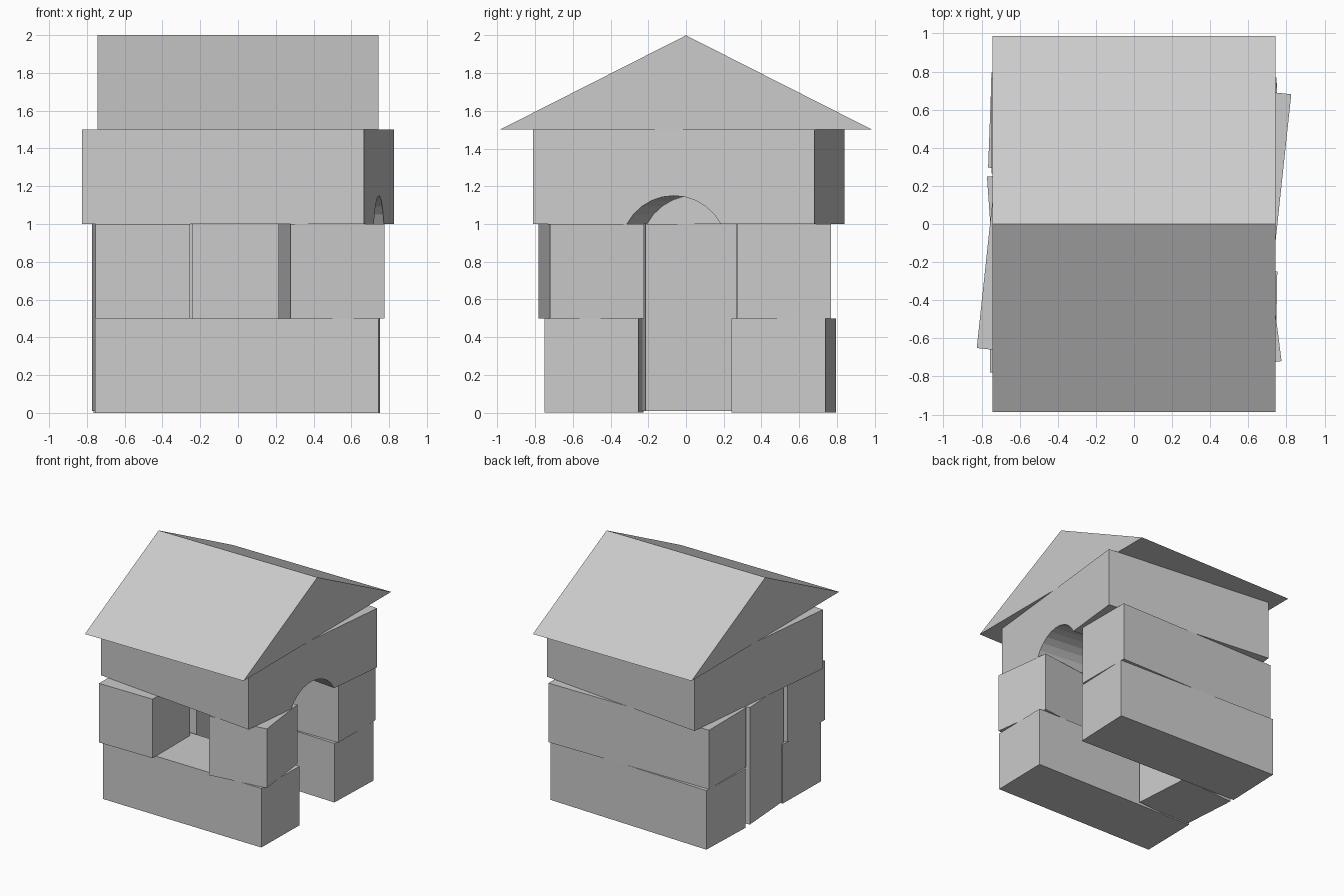
import bpy, bmesh, math

if "Cube" in bpy.data.objects:
    bpy.data.objects.remove(bpy.data.objects["Cube"])


def prism(name, profile, x0, x1, loc=(0, 0, 0), turn=0):
    """Extrude a closed (y, z) profile along x, then turn it about z."""
    bm = bmesh.new()
    face = bm.faces.new([bm.verts.new((x0, y, z)) for y, z in profile])
    ext = bmesh.ops.extrude_face_region(bm, geom=[face])
    verts = [g for g in ext["geom"] if isinstance(g, bmesh.types.BMVert)]
    bmesh.ops.translate(bm, verts=verts, vec=(x1 - x0, 0, 0))
    bmesh.ops.recalc_face_normals(bm, faces=bm.faces)
    mesh = bpy.data.meshes.new(name)
    bm.to_mesh(mesh)
    bm.free()
    obj = bpy.data.objects.new(name, mesh)
    bpy.context.collection.objects.link(obj)
    obj.location = loc
    obj.rotation_euler.z = math.radians(turn)
    return obj


def block(name, x, y, z0, z1, width, depth, turn=0):
    """Box centred on x, y between two heights."""
    d = depth / 2
    return prism(name, [(-d, z0), (d, z0), (d, z1), (-d, z1)],
                 -width / 2, width / 2, (x, y, 0), turn)


# Lower course of long blocks
block("front_base_block", -0.002, -0.4875, 0, 0.5, 1.5, 0.5, -1)
block("back_base_block", -0.007, 0.518, 0, 0.5, 1.5, 0.5, -2.1)

# Standing block closing the left side
block("left_column_block", -0.505, 0.017, 0.01, 1.0, 0.5, 0.5, 4)

# Second course, with a window gap at the front and a door gap at the right
block("window_left_cube", -0.505, -0.53, 0.5, 1.0, 0.5, 0.5)
block("window_right_cube", 0.495, -0.503, 0.5, 1.0, 0.5, 0.5, 7.2)
block("back_upper_block", 0.0, 0.517, 0.5, 1.0, 1.5, 0.5, 0.2)

# Square top block, with an arched recess over the door
turn, centre_y = -6.1, 0.015
top = block("arch_top_block", 0, centre_y, 1.0, 1.5, 1.5, 1.5, turn)
half, rise, steps = 0.25, 0.15, 10
radius = (half ** 2 + rise ** 2) / (2 * rise)
sweep = math.asin(half / radius)
arc = []
for i in range(steps + 1):
    a = -sweep + 2 * sweep * i / steps
    arc.append((radius * math.sin(a), 1.0 + rise - radius + radius * math.cos(a)))
profile = [(-half, 0.9)] + arc + [(half, 0.9)]
cutter = prism("arch_cutter", profile, -0.25, 0.85, (0, centre_y, 0), turn)
cutter.hide_render = True
cutter.display_type = 'WIRE'
mod = top.modifiers.new("arch", 'BOOLEAN')
mod.operation = 'DIFFERENCE'
mod.solver = 'EXACT'
mod.object = cutter

# Apply the cut and drop the helper
bpy.context.view_layer.objects.active = top
bpy.ops.object.modifier_apply(modifier="arch")
bpy.data.objects.remove(cutter)

# Triangular roof
prism("roof", [(-0.987, 1.5), (0.987, 1.5), (0, 2.0)], -0.743, 0.743)
